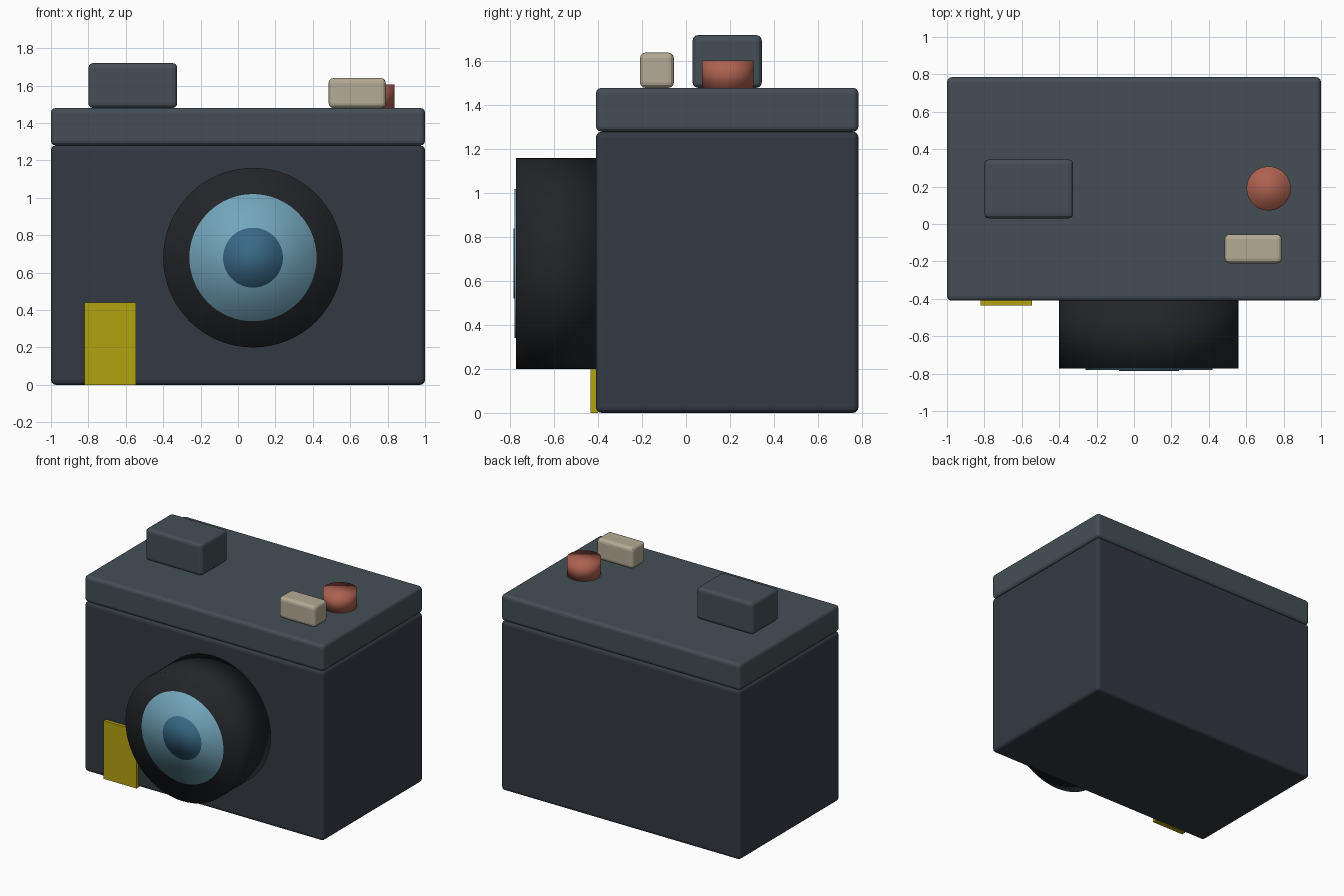
import bpy, math

if "Cube" in bpy.data.objects:
    bpy.data.objects.remove(bpy.data.objects["Cube"])


def material(name, color):
    mat = bpy.data.materials.new(name)
    mat.diffuse_color = (*color, 1)
    mat.use_nodes = True
    mat.node_tree.nodes["Principled BSDF"].inputs["Base Color"].default_value = mat.diffuse_color
    return mat


BODY = material("charcoal", (0.034, 0.042, 0.055))
TOP = material("slate", (0.058, 0.078, 0.092))
BLACK = material("black", (0.016, 0.018, 0.021))
GLASS = material("pale_blue", (0.17, 0.38, 0.50))
PUPIL = material("deep_blue", (0.04, 0.14, 0.24))
RED = material("red", (0.42, 0.12, 0.08))
CREAM = material("cream", (0.46, 0.41, 0.30))
YELLOW = material("yellow", (0.45, 0.36, 0.005))


def box(name, lo, hi, mat, bevel=0.0):
    """Box between two corners, with optional rounded edges."""
    bpy.ops.mesh.primitive_cube_add(size=1, location=[(a + b) / 2 for a, b in zip(lo, hi)])
    ob = bpy.context.object
    ob.name = name
    ob.scale = [b - a for a, b in zip(lo, hi)]
    bpy.ops.object.transform_apply(location=False, rotation=False, scale=True)
    ob.data.materials.append(mat)
    if bevel:
        mod = ob.modifiers.new("rounded_edges", 'BEVEL')
        mod.width = bevel
        mod.segments = 3
    return ob


def cylinder(name, radius, depth, location, mat, facing_front=False):
    """Smooth cylinder, upright or pointing along y."""
    bpy.ops.mesh.primitive_cylinder_add(
        vertices=64, radius=radius, depth=depth, location=location,
        rotation=(math.pi / 2 if facing_front else 0, 0, 0))
    ob = bpy.context.object
    ob.name = name
    ob.data.materials.append(mat)
    bpy.ops.object.shade_smooth()
    return ob


# Camera body and top plate
box("body", (-1, -0.41, 0), (1, 0.785, 1.28), BODY, 0.025)
box("top_plate", (-1, -0.41, 1.28), (1, 0.785, 1.48), TOP, 0.025)

# Lens barrel with two stacked glass discs
for name, radius, front, back, mat in (
        ("lens_barrel", 0.48, -0.773, -0.39, BLACK),
        ("lens_glass", 0.34, -0.78, -0.75, GLASS),
        ("lens_centre", 0.16, -0.785, -0.755, PUPIL)):
    cylinder(name, radius, back - front, (0.08, (front + back) / 2, 0.68), mat, True)

# Viewfinder, flash and shutter button on the top plate
box("viewfinder", (-0.80, 0.03, 1.48), (-0.325, 0.345, 1.72), TOP, 0.025)
box("flash", (0.485, -0.21, 1.48), (0.79, -0.055, 1.64), CREAM, 0.025)
cylinder("shutter_button", 0.118, 0.13, (0.72, 0.19, 1.54), RED)

# Coloured tab on the front
box("front_tab", (-0.82, -0.435, 0), (-0.545, -0.40, 0.44), YELLOW)
